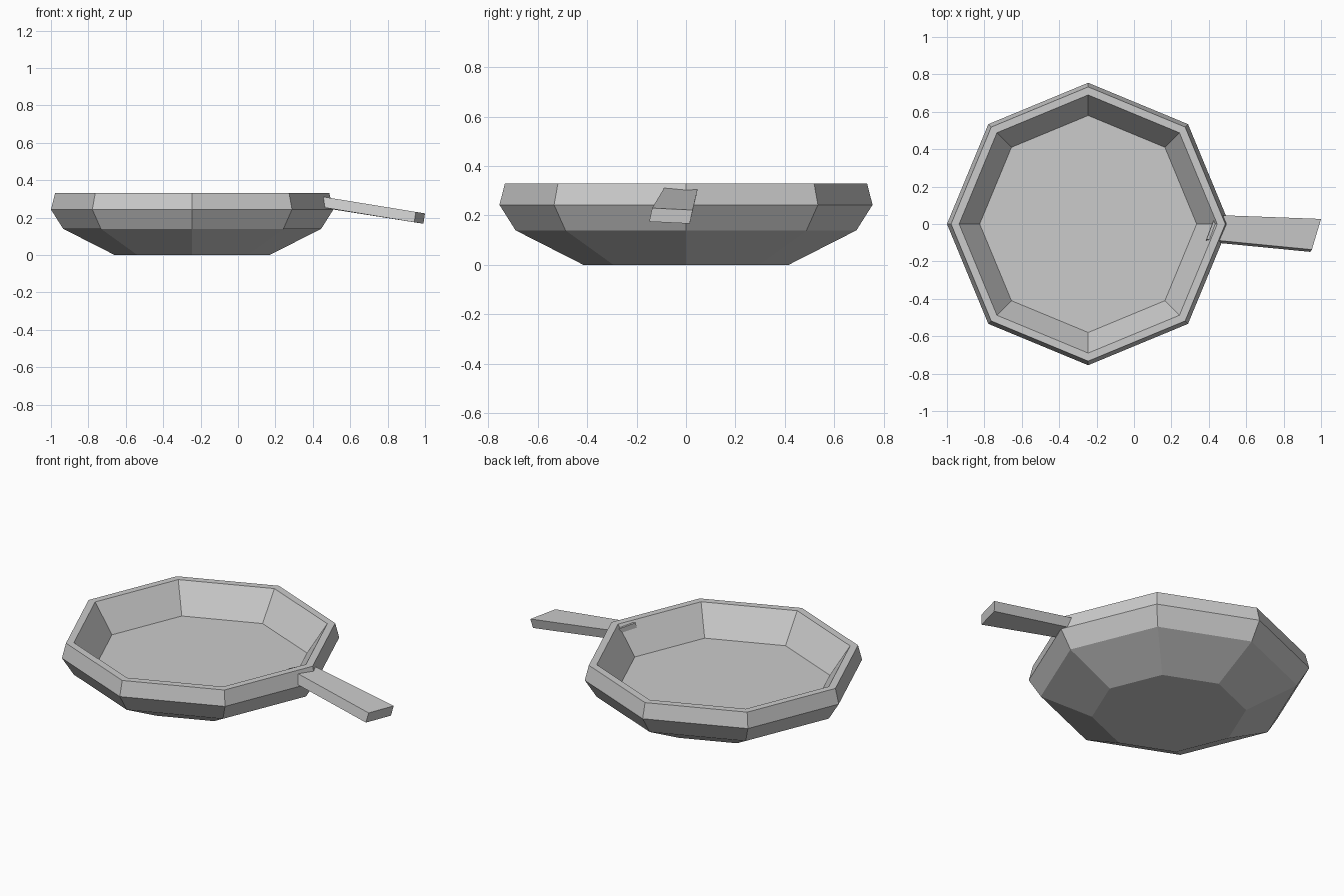
import bpy, bmesh, math
from mathutils import Vector

cube = bpy.data.objects.get("Cube")
if cube:
    bpy.data.objects.remove(cube, do_unlink=True)

SIDES = 8

grey = bpy.data.materials.new("grey_metal")
grey.use_nodes = True
grey.diffuse_color = (0.6, 0.6, 0.6, 1)
grey.node_tree.nodes["Principled BSDF"].inputs["Base Color"].default_value = (0.6, 0.6, 0.6, 1)


def loft(name, rings, location=(0, 0, 0)):
    """Skin a stack of equal closed rings and cap both ends."""
    bm = bmesh.new()
    loops = [[bm.verts.new(p) for p in ring] for ring in rings]
    for a, b in zip(loops, loops[1:]):
        for i in range(len(a)):
            j = (i + 1) % len(a)
            bm.faces.new((a[i], a[j], b[j], b[i]))
    bm.faces.new(loops[0][::-1])
    bm.faces.new(loops[-1])
    bmesh.ops.recalc_face_normals(bm, faces=bm.faces)
    mesh = bpy.data.meshes.new(name)
    bm.to_mesh(mesh)
    bm.free()
    mesh.materials.append(grey)
    obj = bpy.data.objects.new(name, mesh)
    obj.location = location
    bpy.context.collection.objects.link(obj)
    return obj


def octagon(radius, z):
    step = math.tau / SIDES
    return [(radius * math.cos(i * step), radius * math.sin(i * step), z) for i in range(SIDES)]


# Pan bowl: outside from the base up, over the rim, down to the inner floor
profile = [(0.415, 0), (0.69, 0.14), (0.755, 0.243), (0.733, 0.33), (0.69, 0.33), (0.58, 0.165)]
loft("pan_bowl", [octagon(r, z) for r, z in profile], (-0.245, 0, 0))


# Handle: skewed, tapering bar that pokes slightly through the bowl wall
def handle_end(front, back):
    drop = Vector((-0.009, -0.012, -0.055))
    front, back = Vector(front), Vector(back)
    return [front, back, back + drop, front + drop]


loft("handle", [
    handle_end((0.388, -0.082, 0.322), (0.437, 0.048, 0.311)),
    handle_end((0.951, -0.137, 0.23), (1.0, 0.027, 0.222)),
])
